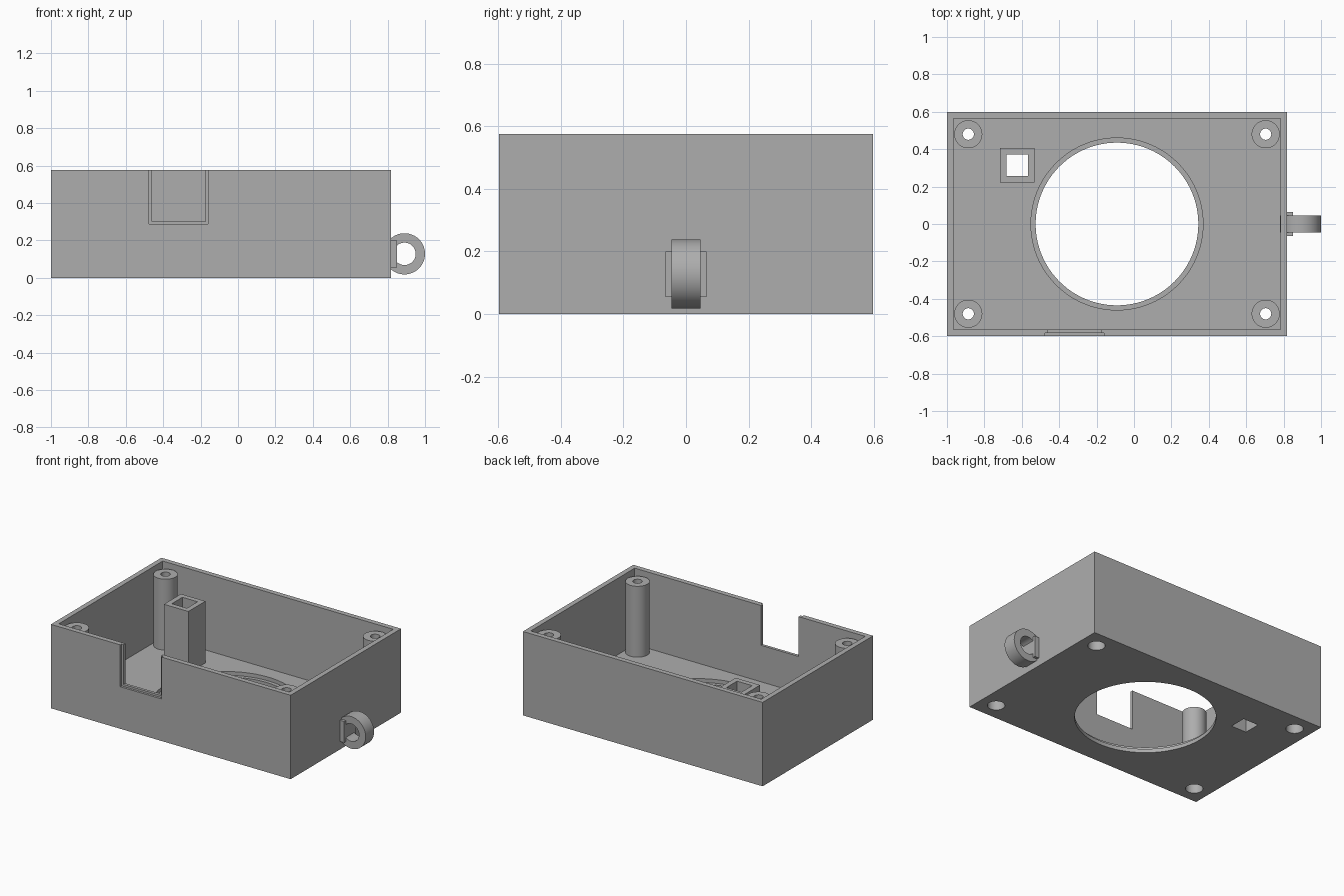
import bpy
import math

default = bpy.data.objects.get("Cube")
if default:
    bpy.data.objects.remove(default, do_unlink=True)

grey = bpy.data.materials.new("plain grey")
grey.use_nodes = True
colour = (0.42, 0.42, 0.42, 1)
grey.diffuse_color = colour
grey.node_tree.nodes["Principled BSDF"].inputs["Base Color"].default_value = colour


def box(name, x, y, z):
    """Box spanning three (low, high) ranges."""
    bpy.ops.mesh.primitive_cube_add(size=1, location=[sum(r) / 2 for r in (x, y, z)])
    ob = bpy.context.object
    ob.name = name
    ob.scale = [r[1] - r[0] for r in (x, y, z)]
    bpy.ops.object.transform_apply(location=True, rotation=True, scale=True)
    ob.data.materials.append(grey)
    return ob


def cylinder(name, radius, x, y, z, sides=48):
    """Upright cylinder spanning a (low, high) height range."""
    bpy.ops.mesh.primitive_cylinder_add(vertices=sides, radius=radius, depth=z[1] - z[0],
                                        location=(x, y, sum(z) / 2))
    ob = bpy.context.object
    ob.name = name
    bpy.ops.object.transform_apply(location=True, rotation=True, scale=True)
    ob.data.materials.append(grey)
    return ob


def combine(target, tool, operation="DIFFERENCE"):
    """Apply a boolean and remove the helper."""
    tool.hide_render = True
    mod = target.modifiers.new("cut", "BOOLEAN")
    mod.operation = operation
    mod.solver = "EXACT"
    mod.object = tool
    bpy.ops.object.select_all(action="DESELECT")
    bpy.context.view_layer.objects.active = target
    target.select_set(True)
    bpy.ops.object.modifier_apply(modifier=mod.name)
    bpy.data.objects.remove(tool, do_unlink=True)


def smooth(ob):
    bpy.ops.object.select_all(action="DESELECT")
    bpy.context.view_layer.objects.active = ob
    ob.select_set(True)
    bpy.ops.object.shade_smooth_by_angle(angle=math.radians(30))


HEIGHT, FLOOR, WALL = 0.575, 0.052, 0.035
LEFT, RIGHT, HALF = -1.0, 0.818, 0.598
MID = (LEFT + RIGHT) / 2

# Open tray
tray = box("enclosure", (LEFT, RIGHT), (-HALF, HALF), (0, HEIGHT))
combine(tray, box("cavity", (LEFT + WALL, RIGHT - WALL), (WALL - HALF, HALF - WALL),
                  (FLOOR, 1)))

# Large round opening with a stepped seat on the inside
combine(tray, cylinder("opening", 0.435, MID, 0, (-0.1, 0.2), 96))
combine(tray, cylinder("seat", 0.46, MID, 0, (FLOOR / 2, 0.2), 96))

# Screw posts, bored through and counterbored from below
for x in (MID - 0.795, MID + 0.795):
    for y in (-0.48, 0.48):
        combine(tray, cylinder("post", 0.075, x, y, (0.02, 0.538)), "UNION")
        combine(tray, cylinder("bore", 0.03, x, y, (-0.1, 0.7), 32))
        combine(tray, cylinder("counterbore", 0.054, x, y, (-0.1, 0.1), 32))

# Hollow square post
px, py = -0.625, 0.315
for size, z, operation in ((0.0925, (0.02, 0.475), "UNION"),
                           (0.0575, (-0.1, 0.7), "DIFFERENCE")):
    combine(tray, box("square", (px - size, px + size), (py - size, py + size), z), operation)

# Stepped notch in the front wall
combine(tray, box("notch", (-0.46, -0.175), (-0.7, -0.54), (0.302, 0.7)))
combine(tray, box("notch_rebate", (-0.475, -0.16), (-0.7, -0.583), (0.288, 0.7)))
smooth(tray)

# Cable ring through the left wall
ring = cylinder("cable_ring", 0.11, 0, 0, (-0.046, 0.046), 64)
combine(ring, cylinder("ring_hole", 0.06, 0, 0, (-0.2, 0.2)))
ring.rotation_euler.x = math.pi / 2
ring.location = (0.89, 0, 0.128)
smooth(ring)

# Mounting plate behind the ring
box("ring_plate", (0.79, 0.85), (-0.065, 0.065), (0.055, 0.2))
